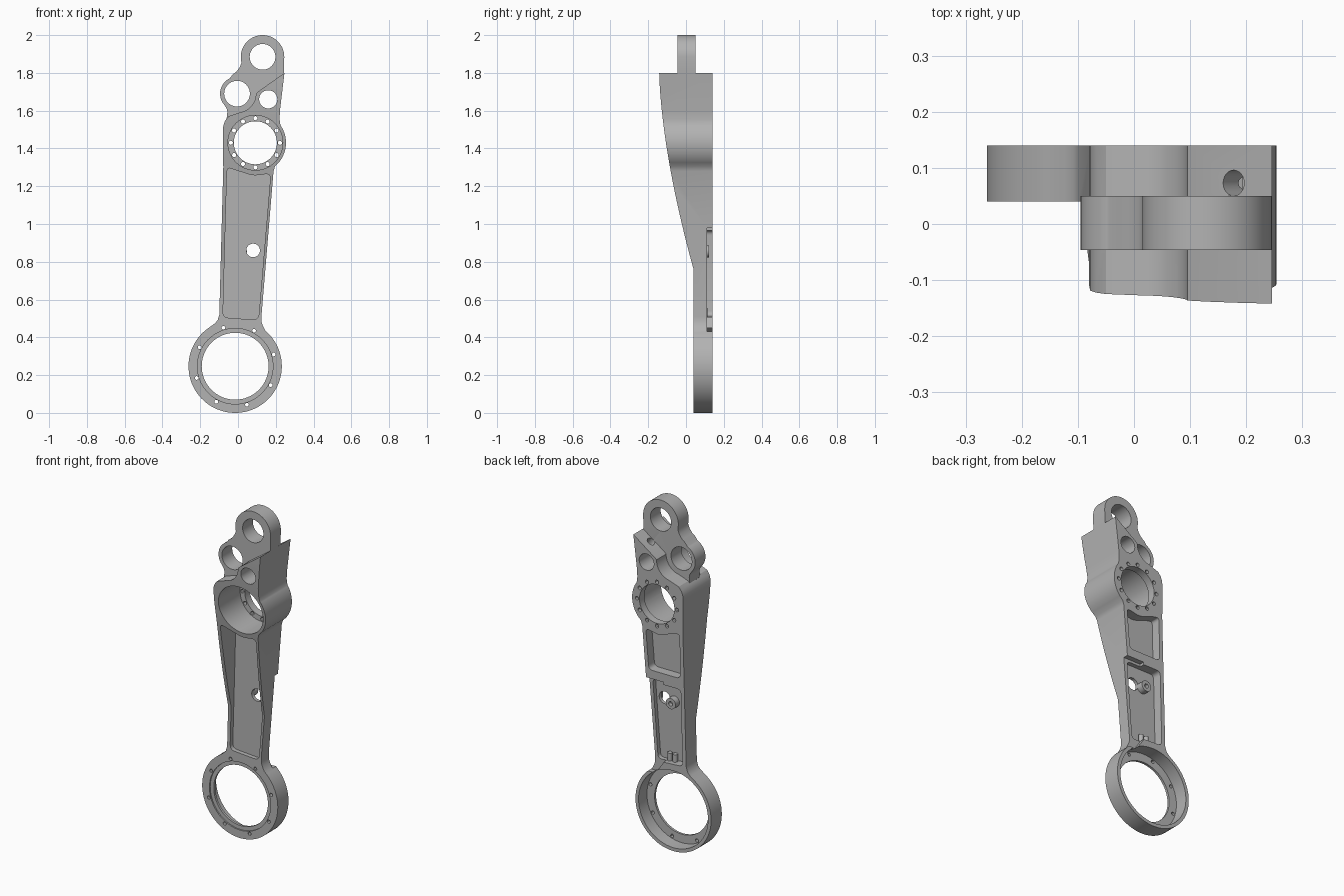
import bpy, bmesh
from math import sin, cos, radians
from mathutils import Vector

cube = bpy.data.objects.get("Cube")
if cube:
    bpy.data.objects.remove(cube, do_unlink=True)

metal = bpy.data.materials.new("grey_metal")
metal.use_nodes = True
metal.diffuse_color = (0.45, 0.45, 0.45, 1)
metal.node_tree.nodes["Principled BSDF"].inputs["Base Color"].default_value = (0.45, 0.45, 0.45, 1)

BACK = 0.14
RING = (-0.015, 0.247)
BEARING = (0.092, 1.43)
SIDE_EYE = (-0.005, 1.69)
TOP_EYE = (0.13, 1.885)


def arc(centre, r, a0, a1, n=24):
    angles = [radians(a0 + (a1 - a0) * i / n) for i in range(n + 1)]
    return [(centre[0] + r * cos(a), centre[1] + r * sin(a)) for a in angles]


def rounded(points, r, n=5):
    """Round every corner of a polygon."""
    out = []
    for i, p in enumerate(points):
        p = Vector(p)
        a, b = Vector(points[i - 1]) - p, Vector(points[(i + 1) % len(points)]) - p
        a = p + a.normalized() * min(r, a.length * 0.45)
        b = p + b.normalized() * min(r, b.length * 0.45)
        for k in range(n + 1):
            t = k / n
            out.append(tuple(a * (1 - t) ** 2 + p * 2 * t * (1 - t) + b * t * t))
    return out


def prism(name, points, lo, hi, along="y"):
    """Extrude an (x, z) outline along y, or a (y, z) outline along x."""
    def place(p, d):
        return (p[0], d, p[1]) if along == "y" else (d, p[0], p[1])
    bm = bmesh.new()
    face = bm.faces.new([bm.verts.new(place(p, lo)) for p in points])
    ext = bmesh.ops.extrude_face_region(bm, geom=[face])
    shift = Vector((0, hi - lo, 0) if along == "y" else (hi - lo, 0, 0))
    bmesh.ops.translate(bm, vec=shift, verts=[v for v in ext["geom"] if isinstance(v, bmesh.types.BMVert)])
    bmesh.ops.recalc_face_normals(bm, faces=bm.faces)
    mesh = bpy.data.meshes.new(name)
    bm.to_mesh(mesh)
    bm.free()
    mesh.materials.append(metal)
    obj = bpy.data.objects.new(name, mesh)
    bpy.context.collection.objects.link(obj)
    return obj


def disc(name, centre, r, lo, hi, n=48):
    return prism(name, arc(centre, r, 0, 360 - 360 / n, n - 1), lo, hi)


def combine(target, tool, operation="DIFFERENCE"):
    tool.hide_render = True
    mod = target.modifiers.new(operation, "BOOLEAN")
    mod.operation, mod.solver, mod.object = operation, "EXACT", tool
    bpy.context.view_layer.objects.active = target
    bpy.ops.object.modifier_apply(modifier=mod.name)
    bpy.data.objects.remove(tool, do_unlink=True)


def drill(target, centre, r, lo=-0.4, hi=0.4, n=48):
    combine(target, disc("drill", centre, r, lo, hi, n))


# Arm body: ring, tapered arm, bearing boss and sloped shoulder in one outline
outline = arc(RING, 0.247, 125, 410, 64)
outline += [(0.131, 0.462), (0.125, 0.48), (0.124, 0.51), (0.188, 1.28), (0.196, 1.305)]
outline += arc(BEARING, 0.162, -40, 35)
outline += [(0.22, 1.555), (0.222, 1.6), (0.246, 1.8), (0.105, 1.70)]
outline += arc(SIDE_EYE, 0.1, 0, -80, 12)
outline += [(-0.05, 1.57), (-0.068, 1.548), (-0.078, 1.52), (-0.08, 1.45), (-0.078, 1.3)]
outline += [(-0.099, 0.52), (-0.108, 0.49), (-0.125, 0.472)]
arm = prism("linkage_arm", outline, -0.145, BACK)

# Front face sweeps forward towards the top
steps = [i / 24 for i in range(25)]
sweep = [(0.04 - 0.182 * (1 - (1 - t) ** 1.6), 0.76 + 1.05 * t) for t in steps]
front = [(-0.4, -0.2), (0.04, -0.2)] + sweep + [(-0.142, 2.2), (-0.4, 2.2)]
combine(arm, prism("front_sweep", front, -0.6, 0.6, "x"))

# Pocket in the front of the arm
pocket = [(-0.08, 0.505), (0.108, 0.492), (0.173, 1.268), (0.08, 1.255), (-0.02, 1.288), (-0.058, 1.30)]
combine(arm, prism("front_pocket", rounded(pocket, 0.03), -0.4, 0.065))

# Two pockets in the back with a cross rib between them
upper = [(-0.06, 1.03), (0.145, 1.03), (0.165, 1.268), (0.08, 1.25), (-0.02, 1.285), (-0.056, 1.29)]
lower = [(-0.075, 0.515), (0.105, 0.505), (0.14, 0.965), (-0.064, 0.965)]
combine(arm, prism("upper_back_pocket", rounded(upper, 0.025), 0.085, 0.4))
combine(arm, prism("lower_back_pocket", rounded(lower, 0.025), 0.085, 0.4))

# Side slot that lowers one rim of the lower back pocket
slot = [(0.05, 0.505), (0.10, 0.43), (0.4, 0.43), (0.4, 0.98), (0.05, 0.98)]
combine(arm, prism("side_slot", slot, 0.11, 0.4))

# Top lug with two eyes, thinner than the body
lug_outline = [(0.0, 1.5), (0.2, 1.55), (0.243, 1.8)] + arc(TOP_EYE, 0.115, 0, 180, 32)
lug_outline += [(0.018, 1.852), (0.008, 1.828), (-0.01, 1.805), (-0.03, 1.79)]
lug_outline += arc(SIDE_EYE, 0.09, 115, 220)
lug_outline += [(-0.06, 1.612), (-0.056, 1.595), (-0.06, 1.56)]
combine(arm, prism("top_lug", lug_outline, -0.046, 0.05), "UNION")

# Eyes and shoulder hole
drill(arm, TOP_EYE, 0.068)
drill(arm, SIDE_EYE, 0.068)
drill(arm, (0.16, 1.66), 0.048)
drill(arm, (0.08, 0.86), 0.036)

# Bearing seat: wide bore from the front, flange with bolt circle at the back
drill(arm, BEARING, 0.145, -0.4, 0.095, 64)
drill(arm, BEARING, 0.114, n=64)
for x, z in arc(BEARING, 0.13, 0, 330, 11):
    drill(arm, (x, z), 0.011, n=12)

# Lower ring: bore, back counterbore, shallow front step and bolt circle
drill(arm, RING, 0.177, n=64)
drill(arm, RING, 0.227, 0.062, 0.4, 64)
drill(arm, RING, 0.2, -0.4, 0.048, 64)
for x, z in arc(RING, 0.213, 17, 332, 7):
    drill(arm, (x, z), 0.01, n=12)

# Oil hole drilled square into the sloped shoulder
bpy.ops.mesh.primitive_cylinder_add(vertices=24, radius=0.023, depth=0.12, location=(0.175, 0.073, 1.755))
oil_hole = bpy.context.object
oil_hole.rotation_euler = Vector((-0.58, 0, 0.81)).to_track_quat("Z", "Y").to_euler()
bpy.context.view_layer.update()
combine(arm, oil_hole)

# Small threaded boss on the back web
boss = disc("back_boss", (0.015, 0.855), 0.032, 0.08, 0.122, 24)
drill(boss, (0.015, 0.855), 0.013, 0.1, 0.2, 16)

# Pair of short pipe stubs near the ring
stubs = []
for x in (0.0, 0.035):
    bpy.ops.mesh.primitive_cylinder_add(vertices=16, radius=0.014, depth=0.05, location=(x, 0.1, 0.53))
    stub = bpy.context.object
    stub.name = "pipe_stub"
    stub.data.materials.append(metal)
    stubs.append(stub)

# Smooth the round walls and keep the machined edges crisp
bpy.ops.object.select_all(action="DESELECT")
for obj in [arm, boss] + stubs:
    obj.select_set(True)
bpy.context.view_layer.objects.active = arm
bpy.ops.object.shade_smooth_by_angle(angle=radians(30))
